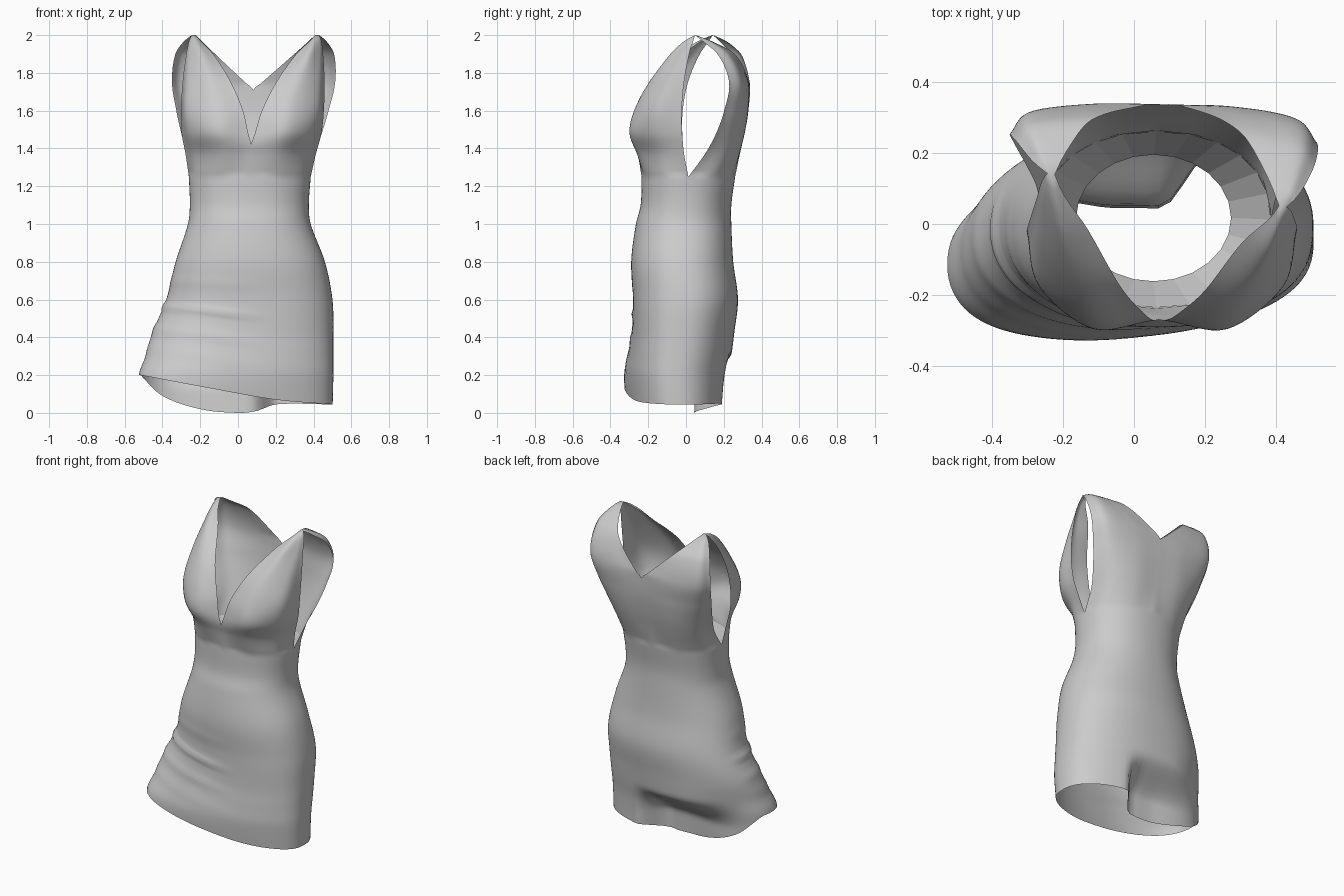
import bpy, bmesh, math

cube = bpy.data.objects.get("Cube")
if cube:
    bpy.data.objects.remove(cube, do_unlink=True)

# One plain cloth colour
cloth = bpy.data.materials.new("grey_cloth")
cloth.use_nodes = True
GREY = (0.6, 0.6, 0.6, 1)
cloth.diffuse_color = GREY
cloth.node_tree.nodes["Principled BSDF"].inputs["Base Color"].default_value = GREY

WAIST, TOP = 1.25, 2.0
MID = 0.0625          # x of the waist centre


def track(rows, t):
    """Smooth curve through rows of (key, values...), keys increasing."""
    n = len(rows)
    t = min(max(t, rows[0][0]), rows[-1][0])
    i = 0
    while i < n - 2 and t > rows[i + 1][0]:
        i += 1

    def slope(k, j):
        a, b = rows[max(k - 1, 0)], rows[min(k + 1, n - 1)]
        return (b[j] - a[j]) / (b[0] - a[0])

    p, q = rows[i], rows[i + 1]
    d = q[0] - p[0]
    s = (t - p[0]) / d
    ease = s * s * (3 - 2 * s)
    return [p[j] + (q[j] - p[j]) * ease
            + d * s * (1 - s) * ((1 - s) * slope(i, j) - s * slope(i + 1, j))
            for j in range(1, len(p))]


def smooth(t):
    t = min(max(t, 0), 1)
    return t * t * (3 - 2 * t)


def make_object(name, bm, angle):
    bmesh.ops.remove_doubles(bm, verts=bm.verts, dist=0.0008)
    bmesh.ops.recalc_face_normals(bm, faces=bm.faces)
    mesh = bpy.data.meshes.new(name)
    bm.to_mesh(mesh)
    bm.free()
    mesh.materials.append(cloth)
    obj = bpy.data.objects.new(name, mesh)
    bpy.context.collection.objects.link(obj)
    if angle:
        bpy.ops.object.select_all(action='DESELECT')
        obj.select_set(True)
        bpy.context.view_layer.objects.active = obj
        bpy.ops.object.shade_smooth_by_angle(angle=math.radians(angle))


def add_grid(bm, rows):
    """Skin a list of equally long point rows with quads."""
    grid = [[bm.verts.new(p) for p in row] for row in rows]
    for a, b in zip(grid, grid[1:]):
        for k in range(len(a) - 1):
            bm.faces.new((a[k], a[k + 1], b[k + 1], b[k]))


# Body outline: height, right x, left x, front y, back y
BODY = [
    (0.0, -0.53, 0.50, -0.29, 0.21), (0.2, -0.525, 0.505, -0.31, 0.225),
    (0.3, -0.49, 0.505, -0.30, 0.24), (0.42, -0.455, 0.505, -0.285, 0.255),
    (0.6, -0.38, 0.50, -0.28, 0.275), (0.8, -0.33, 0.46, -0.29, 0.25),
    (1.0, -0.265, 0.385, -0.265, 0.24), (1.1, -0.255, 0.375, -0.24, 0.24),
    (WAIST, -0.26, 0.385, -0.235, 0.26)]


def ring(z, angle):
    """Point on the body outline; angle 0 is +x, a quarter turn is the front."""
    x0, x1, y0, y1 = track(BODY, z)
    c, s = math.cos(angle), math.sin(angle)
    # the skirt is squarer at its left front corner
    power = 0.9 - (0.12 * smooth((0.9 - z) / 0.6) if c > 0 and s > 0 else 0)
    c, s = (math.copysign(abs(v) ** power, v) for v in (c, s))
    return ((x0 + x1) / 2 + c * (x1 - x0) / 2,
            (y0 + y1) / 2 - s * (y1 - y0) / 2)


# Uneven hem heights by x, for the front and the back
FRONT_HEM = [(-0.52, 0.2), (-0.2, 0.14), (0.2, 0.07), (0.5, 0.045)]
BACK_HEM = [(-0.52, 0.2), (-0.4, 0.09), (-0.2, 0.02), (0, 0), (0.1, 0.01),
            (0.2, 0.045), (0.5, 0.045)]
# Cloth folds: height at centre, slope, depth, width
FOLDS = [(0.525, -0.1, 0.012, 0.016), (0.39, -0.13, 0.006, 0.025),
         (0.27, -0.15, 0.003, 0.03), (0.68, -0.05, 0.003, 0.03)]


def skirt_point(angle, t):
    c, s = math.cos(angle), math.sin(angle)
    hem = track(FRONT_HEM if s >= 0 else BACK_HEM, ring(0.1, angle)[0])[0]
    z = hem + t * (WAIST - hem)
    x, y = ring(z, angle)
    low = smooth((0.6 - z) / 0.5)
    if s > 0:       # front swings forward towards the flared side
        y += 0.11 * (x - 0.1) * low * s
    else:           # back is tucked inwards below the seat
        y -= (0.165 * smooth((0.22 - x) / 0.15) * smooth((x + 0.5) / 0.45)
              * smooth((0.32 - z) / 0.2))
    # the flared side is pulled forward
    y -= 0.08 * low * smooth((-x - 0.1) / 0.4) * (1 - max(s, 0))
    reach = smooth((0.2 - x) / 0.3) * smooth(s * 2 + 0.8)
    for mid, lean, depth, width in FOLDS:
        bump = reach * depth * math.exp(-((z - mid - lean * x) / width) ** 2)
        x, y = x + c * bump, y - s * bump
    return x, y, z


# Skirt and waist, a tube from hem to underbust
QUARTER, HIGH = 24, 56
dress = bmesh.new()
add_grid(dress, [[skirt_point(math.pi / 2 * k / QUARTER, r / HIGH)
                  for k in range(4 * QUARTER + 1)] for r in range(HIGH + 1)])

# Bodice panels: at each height, (offset from centre, y) of four running
# lines from the armhole edge to the neckline edge
HEIGHTS = [1.37, 1.48, 1.6, 1.75, 1.9, 1.97, TOP]
FRONT_PANEL = [
    [(0.345, -0.01), (0.37, -0.02), (0.378, -0.02), (0.376, 0.0), (0.362, 0.045),
     (0.35, 0.08)],
    [(0.29, -0.145), (0.325, -0.18), (0.345, -0.17), (0.345, -0.1), (0.34, 0.0),
     (0.337, 0.055)],
    [(0.16, -0.25), (0.185, -0.295), (0.2, -0.27), (0.24, -0.185), (0.285, -0.06),
     (0.31, 0.03)],
    [(0, -0.255), (0.018, -0.27), (0.05, -0.25), (0.12, -0.18), (0.22, -0.03),
     (0.29, 0.05)]]
BACK_PANEL = [
    [(0.34, 0.1), (0.372, 0.16), (0.403, 0.205), (0.432, 0.24), (0.42, 0.2),
     (0.375, 0.13)],
    [(0.28, 0.215), (0.3, 0.255), (0.335, 0.285), (0.375, 0.305), (0.385, 0.25),
     (0.36, 0.165)],
    [(0.16, 0.275), (0.17, 0.305), (0.18, 0.325), (0.21, 0.33), (0.31, 0.265),
     (0.325, 0.17)],
    [(0, 0.285), (0, 0.31), (0, 0.33), (0.045, 0.335), (0.21, 0.275),
     (0.285, 0.165)]]
STRAP = [(0.337, 0.095), (0.332, 0.095), (0.325, 0.095), (0.315, 0.095)]


def add_panel(bm, lines, neck, facing, side, up=44):
    """facing is 1 for front and -1 for back; side is 1 for +x.
    neck is the (height, offset, y) of the lowest point of the neckline."""
    curves = []
    for i, line in enumerate(lines):
        x, y = ring(WAIST, facing * math.pi * i / 6)
        curves.append([(WAIST, x - MID, y)] + [
            (z, *p) for z, p in zip(HEIGHTS, line + [STRAP[i]])])
    curves[-1] = sorted(curves[-1] + [neck])
    rows = []
    for r in range(up + 1):
        h = r / up
        z = WAIST + (TOP - WAIST) * h
        section = [(i, *track(c, z)) for i, c in enumerate(curves)]
        row = []
        for k in range(QUARTER + 1):
            x, y = track(section, 3 * k / QUARTER)
            if r == 0:      # share the waist seam with the skirt
                x, y = ring(WAIST, facing * math.pi / 2 * k / QUARTER)
                x -= MID
            x = side * max(x, 0)
            row.append((x + MID + 0.03 * h, y - 0.14 * x * h ** 4, z))
        rows.append(row)
    add_grid(bm, rows)


for side in (1, -1):
    add_panel(dress, FRONT_PANEL, (1.42, 0, -0.268), 1, side)
    add_panel(dress, BACK_PANEL, (1.71, 0, 0.336), -1, side)
make_object("dress", dress, 60)

# Faceted facing inside the waist, tapering to a smaller opening
SIDES = 24
turns = [2 * math.pi * k / SIDES for k in range(SIDES + 1)]
facing_mesh = bmesh.new()
add_grid(facing_mesh, [
    [(*ring(WAIST, a), WAIST) for a in turns],
    [(0.055 + 0.218 * math.cos(a), 0.017 - 0.178 * math.sin(a), 1.1)
     for a in turns]])
make_object("waist_facing", facing_mesh, 0)
